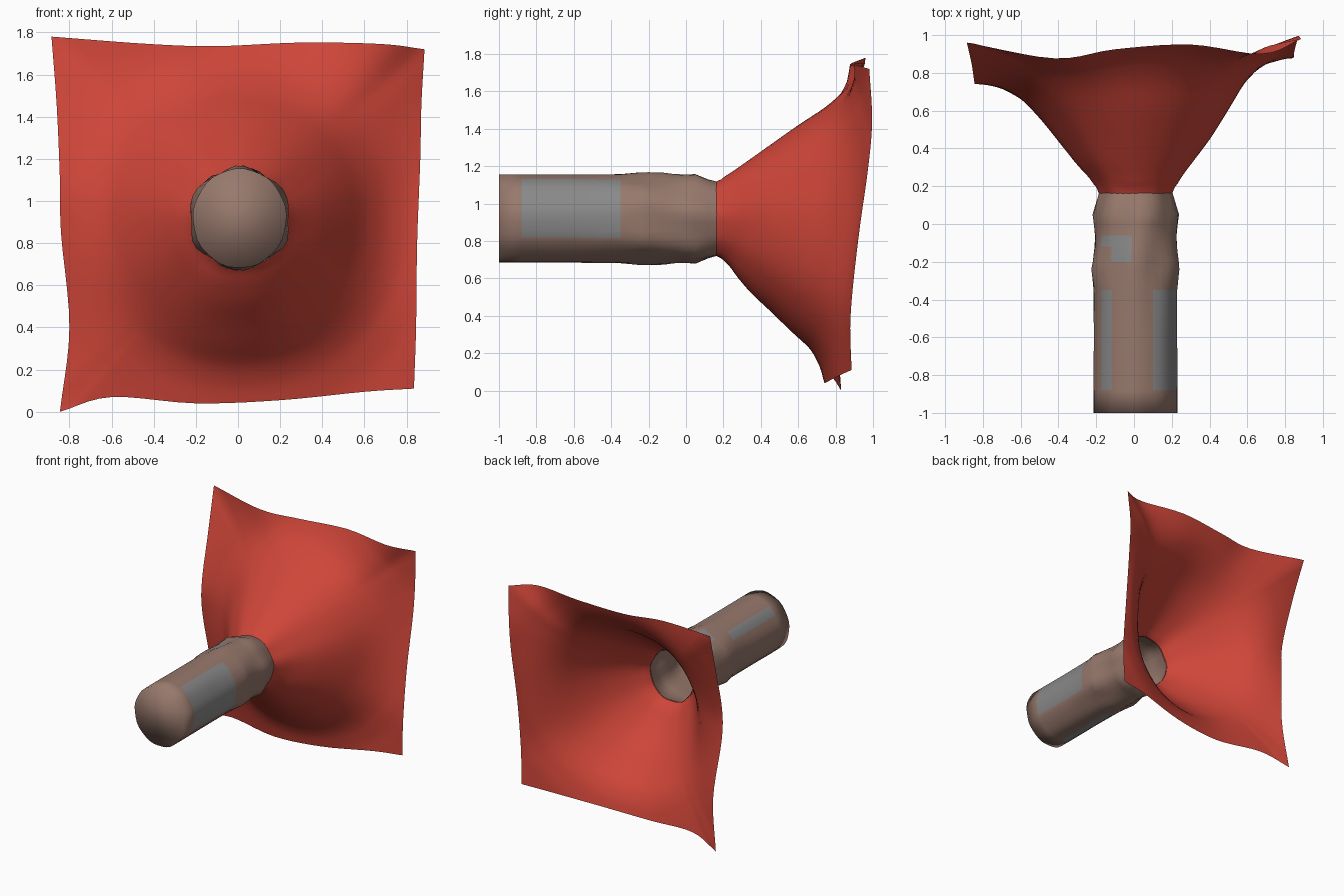
import bpy, bmesh, math
from mathutils import Vector

if "Cube" in bpy.data.objects:
    bpy.data.objects.remove(bpy.data.objects["Cube"])


def material(name, rgb):
    m = bpy.data.materials.new(name)
    m.diffuse_color = (*rgb, 1)
    m.use_nodes = True
    m.node_tree.nodes["Principled BSDF"].inputs["Base Color"].default_value = m.diffuse_color
    return m


red = material("red cloth", (0.62, 0.06, 0.04))
brown = material("dusty brown", (0.31, 0.19, 0.15))
grey = material("patch grey", (0.25, 0.25, 0.25))


def finish(bm, name, mats):
    bmesh.ops.recalc_face_normals(bm, faces=bm.faces)
    for f in bm.faces:
        f.smooth = True
    me = bpy.data.meshes.new(name)
    bm.to_mesh(me)
    bm.free()
    for m in mats:
        me.materials.append(m)
    ob = bpy.data.objects.new(name, me)
    bpy.context.collection.objects.link(ob)
    return ob


def interp(x, table):
    for (x0, y0), (x1, y1) in zip(table, table[1:]):
        if x <= x1:
            return y0 + (y1 - y0) * max(0, (x - x0) / (x1 - x0))
    return table[-1][1]


def catmull(pts, n):
    p = [Vector(q) for q in pts]
    p = [2 * p[0] - p[1]] + p + [2 * p[-1] - p[-2]]
    out = []
    for i in range(1, len(p) - 2):
        a, b, c, d = p[i - 1:i + 3]
        for k in range(n):
            t = k / n
            out.append(0.5 * (2 * b + (c - a) * t + (2 * a - 5 * b + 4 * c - d) * t * t
                              + (3 * b - a - 3 * c + d) * t ** 3))
    return out


# ---- tube: capped at the front, open at the back, lumpy near the cloth
N = 36
CX, CZ = 0.008, 0.918
# y, half width, half height, lump size
rings = [(-1, .222, .236, 0), (-.88, .222, .236, 0), (-.6, .22, .236, 0), (-.35, .222, .237, .002),
         (-.24, .240, .240, .010), (-.2, .234, .240, .010), (-.12, .221, .240, .007),
         (-.06, .216, .234, .006), (0, .219, .234, .008), (.05, .222, .237, .010),
         (.12, .203, .212, .006), (.17, .19, .2, .003)]


def lumpy(a, y, lump):
    return lump * math.sin(6 * a + 7 * y) + 0.002 * math.sin(9 * a)


bm = bmesh.new()
rows = []
for y, rx, rz, lump in rings:
    row = []
    for i in range(N):
        a = math.radians(i * 10 + 5)
        k = lumpy(a, y, lump)
        row.append(bm.verts.new((CX + (rx + k) * math.cos(a), y, CZ + (rz + k) * math.sin(a))))
    rows.append(row)

# grey patches: start angle, end angle, start y, end y
patches = [(-25, 65, -.88, -.35), (125, 145, -.88, -.35),
           (95, 145, -.12, -.06), (95, 125, -.2, -.12), (-115, -95, -.88, -.35)]
for (r0, r1, g0, g1) in zip(rows, rows[1:], rings, rings[1:]):
    ym = (g0[0] + g1[0]) / 2
    for i in range(N):
        j = (i + 1) % N
        f = bm.faces.new((r0[i], r0[j], r1[j], r1[i]))
        am = (i * 10 + 10 + 180) % 360 - 180
        f.material_index = int(any(a0 < am < a1 and y0 < ym < y1 for a0, a1, y0, y1 in patches))
bm.faces.new(rows[0][::-1])
finish(bm, "tube", [brown, grey])

# ---- cloth: square rim (x, z, y per side) drawn in to the round tube end
sides = [
    [(.835, .11, .885), (.845, .4, .88), (.85, .8, .92), (.865, 1.2, .975), (.87, 1.45, .995), (.885, 1.72, .98)],
    [(.885, 1.72, .98), (.68, 1.745, .9), (.3, 1.752, .95), (-.1, 1.735, .925), (-.42, 1.745, .877), (-.885, 1.78, .96)],
    [(-.885, 1.78, .96), (-.86, 1.45, .85), (-.845, 1.1, .75), (-.84, .85, .75), (-.8, .4, .8), (-.845, 0, .83)],
    [(-.845, 0, .83), (-.6, .07, .78), (-.2, .04, .74), (.2, .055, .77), (.6, .095, .85), (.835, .11, .885)],
]
rim = [p for s in sides for p in catmull(s, 5)]

# depth y at these distances from the axis, in eight directions from +x upward
radii = [.195, .23, .3, .4, .5, .6, .7, .8, .95, 1.2]
depths = [
    [.16, .23, .32, .45, .61, .78, .88, .93, .95, .98],
    [.16, .23, .32, .46, .60, .74, .83, .885, .94, .98],
    [.16, .22, .32, .46, .60, .75, .85, .90, .93, .95],
    [.16, .23, .31, .45, .58, .70, .79, .85, .90, .955],
    [.16, .23, .30, .43, .56, .67, .72, .745, .76, .78],
    [.16, .23, .28, .38, .48, .58, .66, .71, .76, .825],
    [.16, .22, .265, .35, .46, .56, .67, .72, .75, .77],
    [.16, .23, .29, .40, .52, .64, .74, .81, .86, .89],
]


def depth(r, a):
    t = a / (math.pi / 4) % 8
    i = int(t)
    t -= i
    near = [sum(interp(max(.195, r + e), list(zip(radii, depths[(i + k) % 8])))
                for e in (-.03, -.015, 0, .015, .03)) / 5 for k in (-1, 0, 1, 2)]
    p, q, s, u = near
    return 0.5 * (2 * q + (s - p) * t + (2 * p - 5 * q + 4 * s - u) * t * t
                  + (3 * q - p - 3 * s + u) * t ** 3)


steps = 26
bm = bmesh.new()
grid = []
for p in rim:
    a = math.atan2(p.y - CZ, p.x)
    R = math.hypot(p.x, p.y - CZ)
    k = lumpy(a, .17, .003)
    start = Vector((CX + (.19 + k) * math.cos(a), CZ + (.2 + k) * math.sin(a)))
    gap = p.z - depth(R, a)
    col = []
    for n in range(steps + 1):
        s = (n / steps) ** 1.2
        q = start.lerp(Vector((p.x, p.y)), s)
        r = .195 + (R - .195) * s
        y = .16 if n == 0 else depth(r, a) + gap * max(0, (r - .45) / (R - .45)) ** 2
        col.append(bm.verts.new((q.x, y, q.y)))
    grid.append(col)
for i, a in enumerate(grid):
    b = grid[(i + 1) % len(grid)]
    for k in range(steps):
        bm.faces.new((a[k], b[k], b[k + 1], a[k + 1]))
finish(bm, "cloth_funnel", [red])
